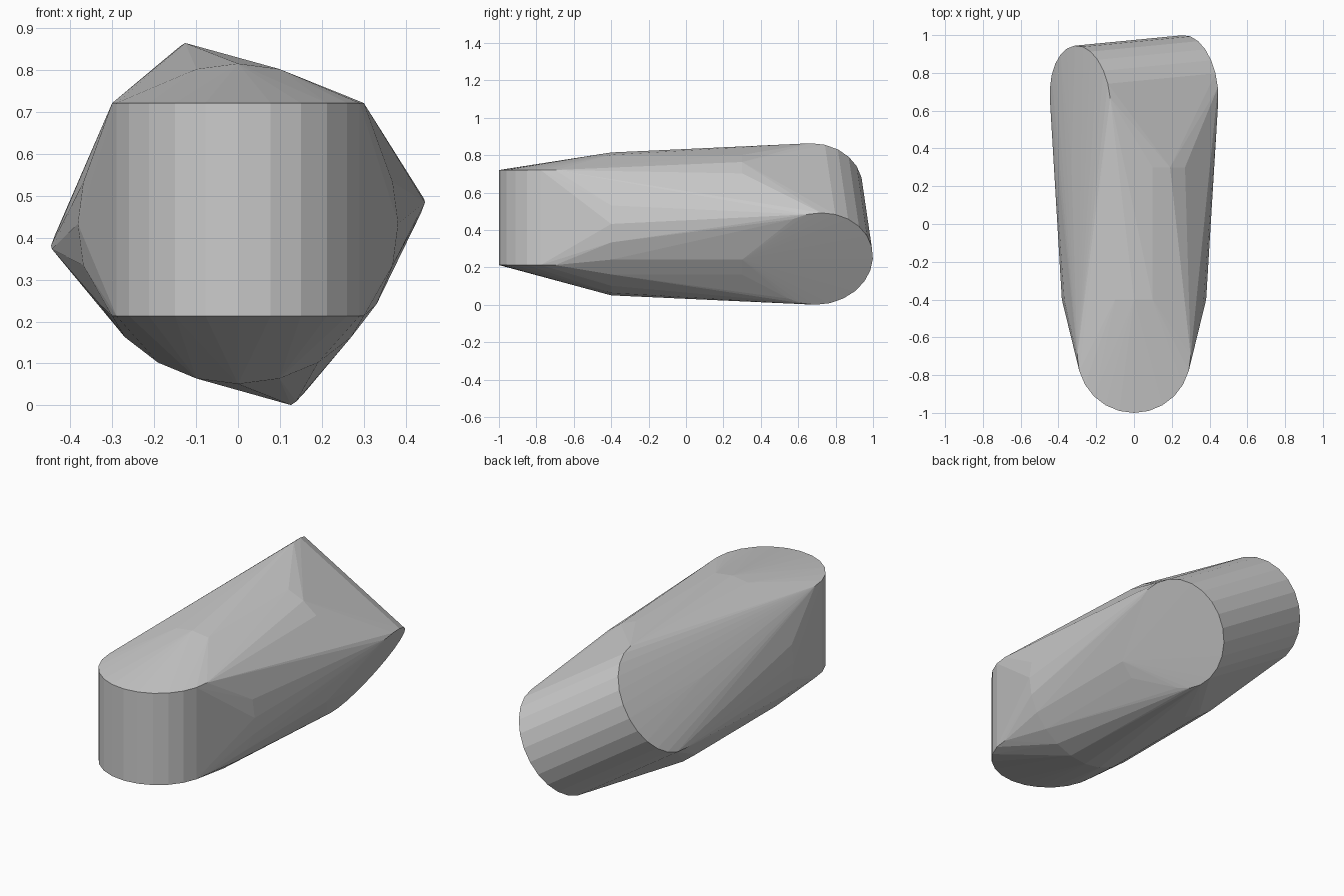
import bpy, bmesh
from mathutils import Matrix, Vector

if "Cube" in bpy.data.objects:
    bpy.data.objects.remove(bpy.data.objects["Cube"])

SIDES = 24
bm = bmesh.new()


def add_barrel(center, axis, radius):
    """Cylinder centred on a point; the length of axis is its height."""
    axis = Vector(axis)
    turn = axis.to_track_quat('Z', 'Y').to_matrix().to_4x4()
    bmesh.ops.create_cone(bm, cap_ends=True, segments=SIDES, radius1=radius,
                          radius2=radius, depth=axis.length,
                          matrix=Matrix.Translation(center) @ turn)


# upright front end, thick middle, slanted back end
add_barrel((0, -0.70, 0.467), (0, 0, 0.508), 0.30)
add_barrel((0, -0.05, 0.433), (0, 0.70, 0), 0.382)
add_barrel((0, 0.68, 0.4325), (0.57, 0.055, -0.372), 0.293)

# wrap the three barrels in one convex skin
points = [v.co.copy() for v in bm.verts]
bm.clear()
for p in points:
    bm.verts.new(p)
hull = bmesh.ops.convex_hull(bm, input=bm.verts[:])
inner = [g for g in hull["geom_interior"] + hull["geom_unused"]
         if isinstance(g, bmesh.types.BMVert)]
bmesh.ops.delete(bm, geom=list(set(inner)), context='VERTS')
bmesh.ops.recalc_face_normals(bm, faces=bm.faces[:])

mesh = bpy.data.meshes.new("link_body")
bm.to_mesh(mesh)
bm.free()
body = bpy.data.objects.new("link_body", mesh)
bpy.context.collection.objects.link(body)
